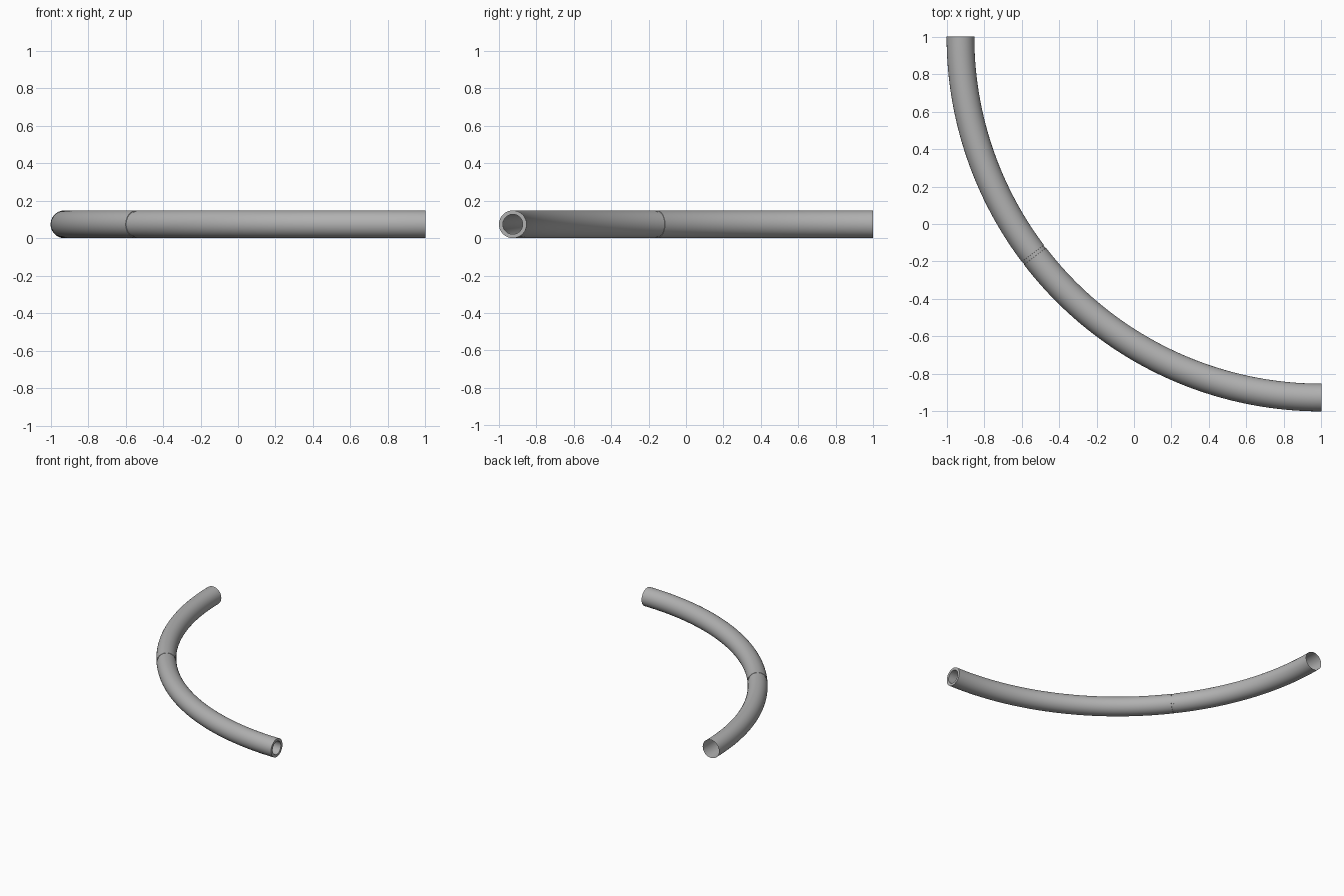
import bpy, bmesh
from math import sin, cos, pi, radians

if "Cube" in bpy.data.objects:
    bpy.data.objects.remove(bpy.data.objects["Cube"])

TUBE = 0.074          # outer tube radius
BORE = 0.053          # bore radius
GROOVE = 0.0715       # radius at the bottom of the joint groove
BEND = 2.0 - TUBE     # radius of the bend's centre line, centred on (1, 1)
SIDES = 48

grey = bpy.data.materials.new("dark_grey")
grey.diffuse_color = (0.44, 0.44, 0.44, 1)
grey.use_nodes = True
grey.node_tree.nodes["Principled BSDF"].inputs["Base Color"].default_value = grey.diffuse_color


def arc(a0, a1, r, steps):
    """Evenly spaced (angle, radius) stations along the bend."""
    return [(a0 + (a1 - a0) * i / steps, r) for i in range(steps + 1)]


def sweep(name, stations):
    """Skin circular rings placed along the quarter-circle bend."""
    bm = bmesh.new()
    rings = []
    for deg, r in stations:
        a = radians(deg)
        ring = []
        for k in range(SIDES):
            t = 2 * pi * k / SIDES
            d = BEND + r * cos(t)
            ring.append(bm.verts.new((1 + d * cos(a), 1 + d * sin(a), TUBE + r * sin(t))))
        rings.append(ring)
    for p, q in zip(rings, rings[1:]):
        for k in range(SIDES):
            n = (k + 1) % SIDES
            bm.faces.new((p[k], p[n], q[n], q[k]))
    bmesh.ops.recalc_face_normals(bm, faces=bm.faces)
    mesh = bpy.data.meshes.new(name)
    bm.to_mesh(mesh)
    bm.free()
    mesh.materials.append(grey)
    obj = bpy.data.objects.new(name, mesh)
    bpy.context.collection.objects.link(obj)
    bpy.ops.object.select_all(action='DESELECT')
    obj.select_set(True)
    bpy.context.view_layer.objects.active = obj
    bpy.ops.object.shade_smooth_by_angle(angle=radians(30))
    return obj


# Short section: thin open shell ending in a small lip at the joint
sweep("short_pipe", arc(180, 216.9, TUBE, 36) + [(216.92, GROOVE)])

# Shallow groove ring between the two sections
sweep("joint_groove", [(216.92, GROOVE), (217.48, GROOVE)])

# Long section: outer wall, flat end rim and the bore running back to the joint
sweep("long_pipe", [(217.48, GROOVE)] + arc(217.5, 270, TUBE, 52)
      + arc(270, 217.5, BORE, 52))
